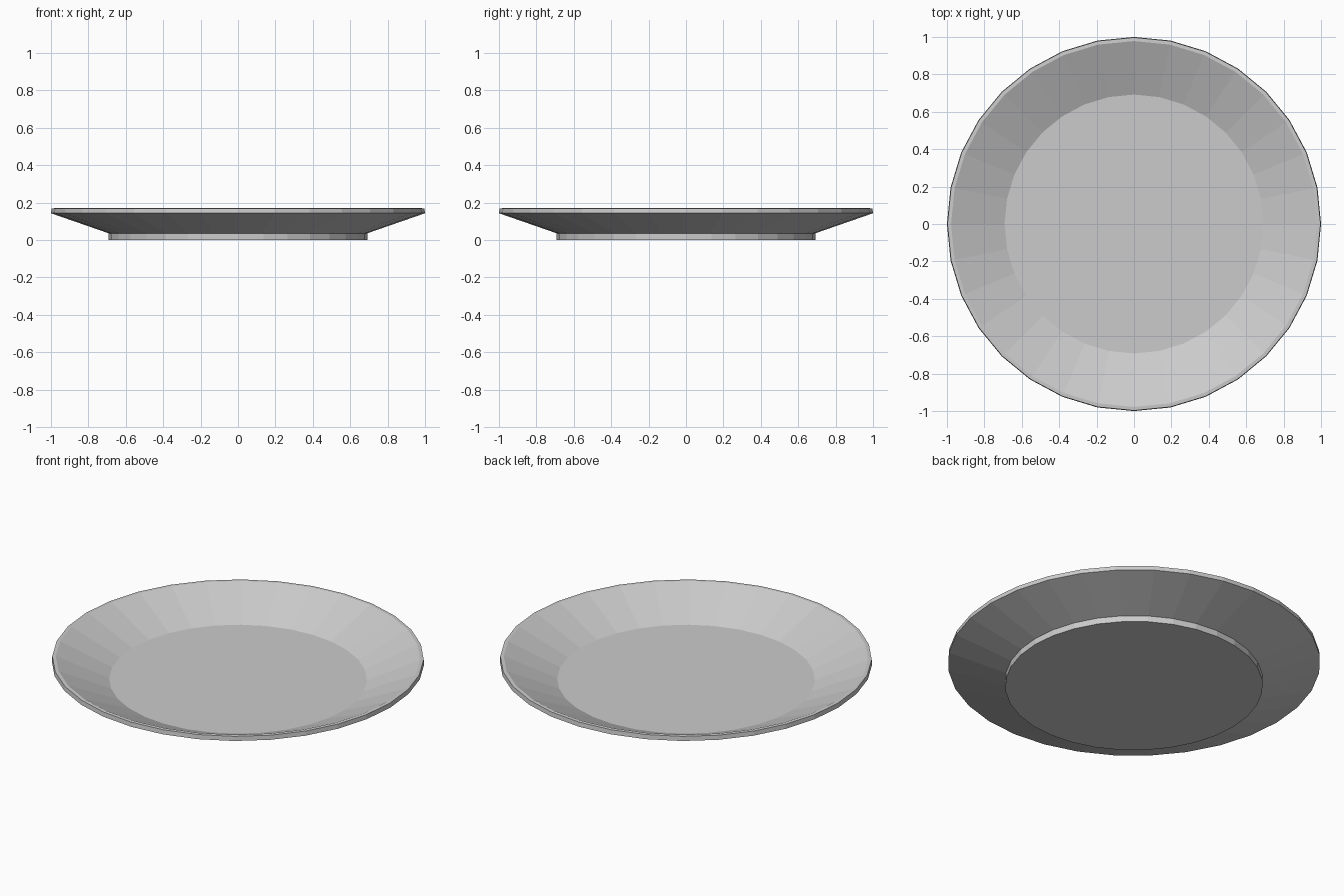
import bpy, bmesh
from math import cos, sin, tau

if "Cube" in bpy.data.objects:
    bpy.data.objects.remove(bpy.data.objects["Cube"])

SIDES = 32


def lathe(name, profile):
    """Revolve an (r, z) profile from bottom to top, closing both ends with flat discs."""
    bm = bmesh.new()
    rings = [[bm.verts.new((r * cos(tau * i / SIDES), r * sin(tau * i / SIDES), z))
              for i in range(SIDES)] for r, z in profile]
    for a, b in zip(rings, rings[1:]):
        for i in range(SIDES):
            j = (i + 1) % SIDES
            bm.faces.new((a[i], a[j], b[j], b[i]))
    bm.faces.new(rings[0][::-1])
    bm.faces.new(rings[-1])
    bmesh.ops.recalc_face_normals(bm, faces=bm.faces)
    mesh = bpy.data.meshes.new(name)
    bm.to_mesh(mesh)
    bm.free()
    obj = bpy.data.objects.new(name, mesh)
    bpy.context.collection.objects.link(obj)
    return obj


# Plate: foot, flared underside, thin rim, sloping inside, flat floor
lathe("plate", [
    (0.692, 0.0), (0.692, 0.036),
    (1.0, 0.143), (0.997, 0.169),
    (0.978, 0.17), (0.692, 0.043),
])
